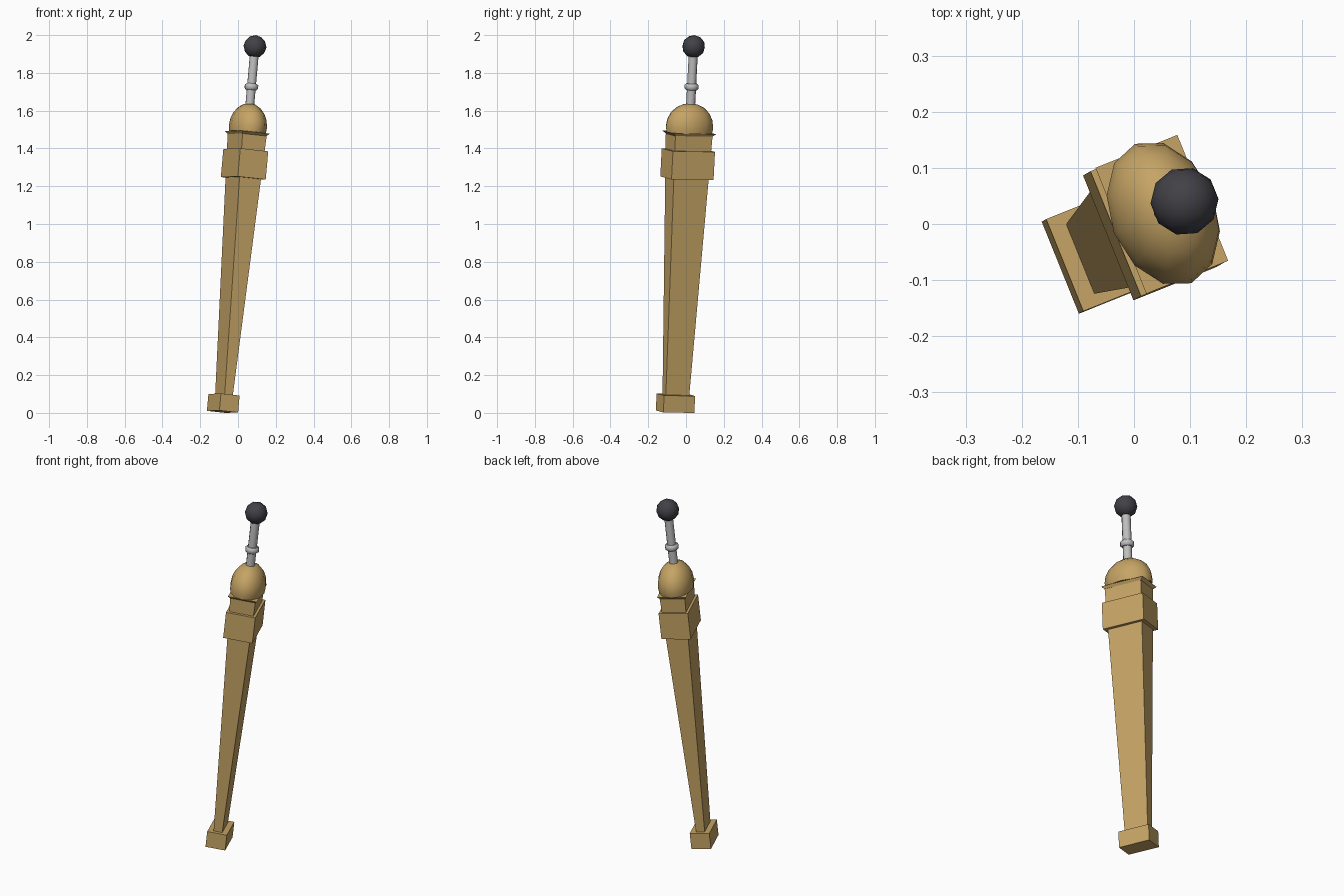
import bpy, bmesh, math
from mathutils import Matrix, Vector

if "Cube" in bpy.data.objects:
    bpy.data.objects.remove(bpy.data.objects["Cube"])

# leaning, turned axis shared by every part
axis = Vector((0.089, 0.0509, 1)).normalized()
ang = math.radians(22)
side = Vector((math.cos(ang), math.sin(ang), 0))
side = (side - axis * side.dot(axis)).normalized()
depth = axis.cross(side)
LEAN = Matrix.Translation((-0.082, -0.058, 0.0065)) @ Matrix((side, depth, axis)).transposed().to_4x4()


def material(name, rgb):
    m = bpy.data.materials.new(name)
    m.diffuse_color = (*rgb, 1)
    m.use_nodes = True
    m.node_tree.nodes["Principled BSDF"].inputs["Base Color"].default_value = m.diffuse_color
    return m


tan = material("tan", (0.56, 0.37, 0.13))
grey = material("light grey", (0.52, 0.52, 0.52))
dark = material("charcoal", (0.053, 0.053, 0.062))


def finish(name, bm, mat, smooth=False):
    bmesh.ops.recalc_face_normals(bm, faces=bm.faces)
    me = bpy.data.meshes.new(name)
    bm.to_mesh(me)
    bm.free()
    me.materials.append(mat)
    ob = bpy.data.objects.new(name, me)
    ob.matrix_world = LEAN
    bpy.context.collection.objects.link(ob)
    if smooth:
        bpy.ops.object.select_all(action='DESELECT')
        ob.select_set(True)
        bpy.context.view_layer.objects.active = ob
        bpy.ops.object.shade_smooth_by_angle(angle=math.radians(45))
    return ob


def block(name, z0, size0, z1, size1, mat=tan):
    """Tapered box between two rectangles."""
    bm = bmesh.new()
    bmesh.ops.create_cube(bm, size=1)
    for v in bm.verts:
        z, s = (z1, size1) if v.co.z > 0 else (z0, size0)
        v.co = (v.co.x * s[0], v.co.y * s[1], z)
    return finish(name, bm, mat)


def turned(name, profile, mat, n=10):
    """Stack of round sections given as (radius, height)."""
    bm = bmesh.new()
    rings = [[bm.verts.new((r * math.cos(2 * math.pi * i / n), r * math.sin(2 * math.pi * i / n), z))
              for i in range(n)] for r, z in profile]
    for a, b in zip(rings, rings[1:]):
        for i in range(n):
            j = (i + 1) % n
            bm.faces.new((a[i], a[j], b[j], b[i]))
    bm.faces.new(rings[0])
    bm.faces.new(rings[-1])
    return finish(name, bm, mat, True)


# square timber body
block("foot_block", 0, (0.107, 0.177), 0.09, (0.107, 0.177))
block("tapered_shaft", 0.09, (0.047, 0.134), 1.478, (0.138, 0.212))
block("collar", 1.242, (0.16, 0.24), 1.392, (0.16, 0.24))
block("flared_cap", 1.472, (0.138, 0.212), 1.486, (0.158, 0.242))

# oval dome, cut flat on the cap
bm = bmesh.new()
bmesh.ops.create_uvsphere(bm, u_segments=12, v_segments=10, radius=1)
for v in bm.verts:
    v.co = (v.co.x * 0.095, v.co.y * 0.134, 1.515 + v.co.z * 0.126)
cut = bmesh.ops.bisect_plane(bm, geom=bm.verts[:] + bm.edges[:] + bm.faces[:],
                             plane_co=(0, 0, 1.486), plane_no=(0, 0, 1), clear_inner=True)
bmesh.ops.holes_fill(bm, edges=[e for e in bm.edges if e.is_boundary])
finish("dome", bm, tan, True)

# metal rod and ring
turned("rod", [(0.024, 1.6), (0.024, 1.91)], grey)
turned("rod_ring", [(0.029, 1.712), (0.037, 1.72), (0.037, 1.738), (0.029, 1.746)], grey)

# ball knob
bm = bmesh.new()
bmesh.ops.create_icosphere(bm, subdivisions=2, radius=0.061)
bmesh.ops.translate(bm, verts=bm.verts, vec=(0, 0, 1.943))
finish("ball_knob", bm, dark, True)
